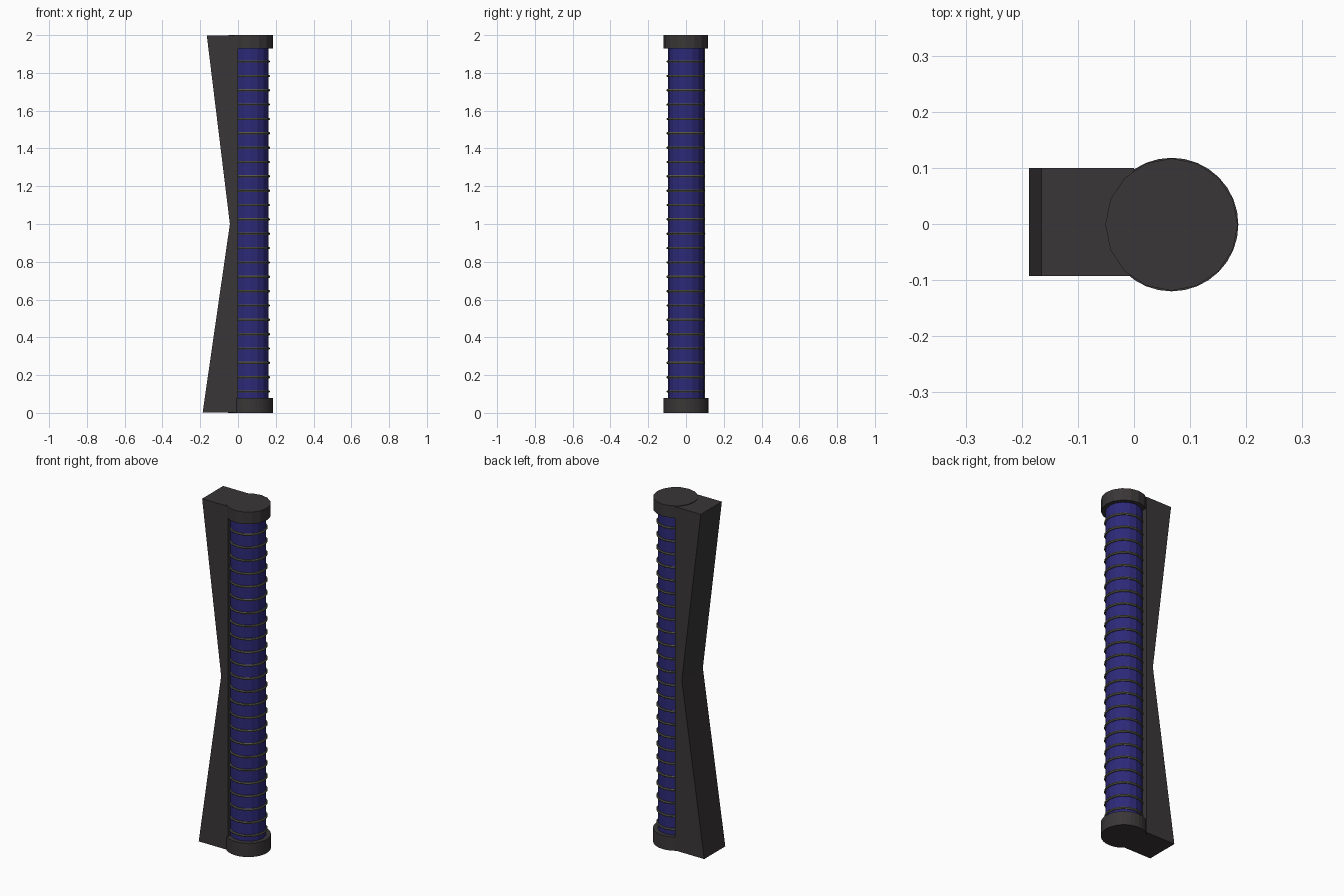
import bpy, bmesh, math

if "Cube" in bpy.data.objects:
    bpy.data.objects.remove(bpy.data.objects["Cube"])

CX, CY = 0.067, -0.001  # axis of the tube


def material(name, rgb):
    m = bpy.data.materials.new(name)
    m.diffuse_color = (*rgb, 1)
    m.use_nodes = True
    m.node_tree.nodes["Principled BSDF"].inputs["Base Color"].default_value = m.diffuse_color
    return m


DARK = material("dark_metal", (0.042, 0.037, 0.038))
BLUE = material("blue_glass", (0.026, 0.022, 0.19))
RING = material("ring_metal", (0.09, 0.09, 0.065))


def finish(obj, name, mat):
    obj.name = name
    obj.data.materials.append(mat)
    return obj


def cylinder(name, r, z0, z1, mat, sides=16):
    bpy.ops.mesh.primitive_cylinder_add(vertices=sides, radius=r, depth=z1 - z0,
                                        location=(CX, CY, (z0 + z1) / 2))
    return finish(bpy.context.object, name, mat)


# back bracket: notched side profile extruded across the width
profile = [(-0.187, 0.003), (0, 0.003), (0, 1.997), (-0.165, 1.997), (-0.043, 1)]
bm = bmesh.new()
face = bm.faces.new([bm.verts.new((x, -0.093, z)) for x, z in profile])
ext = bmesh.ops.extrude_face_region(bm, geom=[face])
for v in ext["geom"]:
    if isinstance(v, bmesh.types.BMVert):
        v.co.y = 0.1
bmesh.ops.recalc_face_normals(bm, faces=bm.faces)
mesh = bpy.data.meshes.new("back_bracket")
bm.to_mesh(mesh)
bm.free()
bracket = bpy.data.objects.new("back_bracket", mesh)
bpy.context.collection.objects.link(bracket)
finish(bracket, "back_bracket", DARK)

# end caps
cylinder("bottom_cap", 0.119, 0, 0.08, DARK, 32)
cylinder("top_cap", 0.118, 1.93, 2, DARK)

# tube
cylinder("light_tube", 0.095, 0.04, 1.96, BLUE)

# evenly spaced rings around the tube
COUNT = 24
for i in range(COUNT):
    z = 0.113 + (1.86 - 0.113) * i / (COUNT - 1)
    bpy.ops.mesh.primitive_torus_add(major_radius=0.096, minor_radius=0.007,
                                     major_segments=16, minor_segments=6,
                                     location=(CX, CY, z))
    finish(bpy.context.object, f"tube_ring_{i + 1}", RING)
